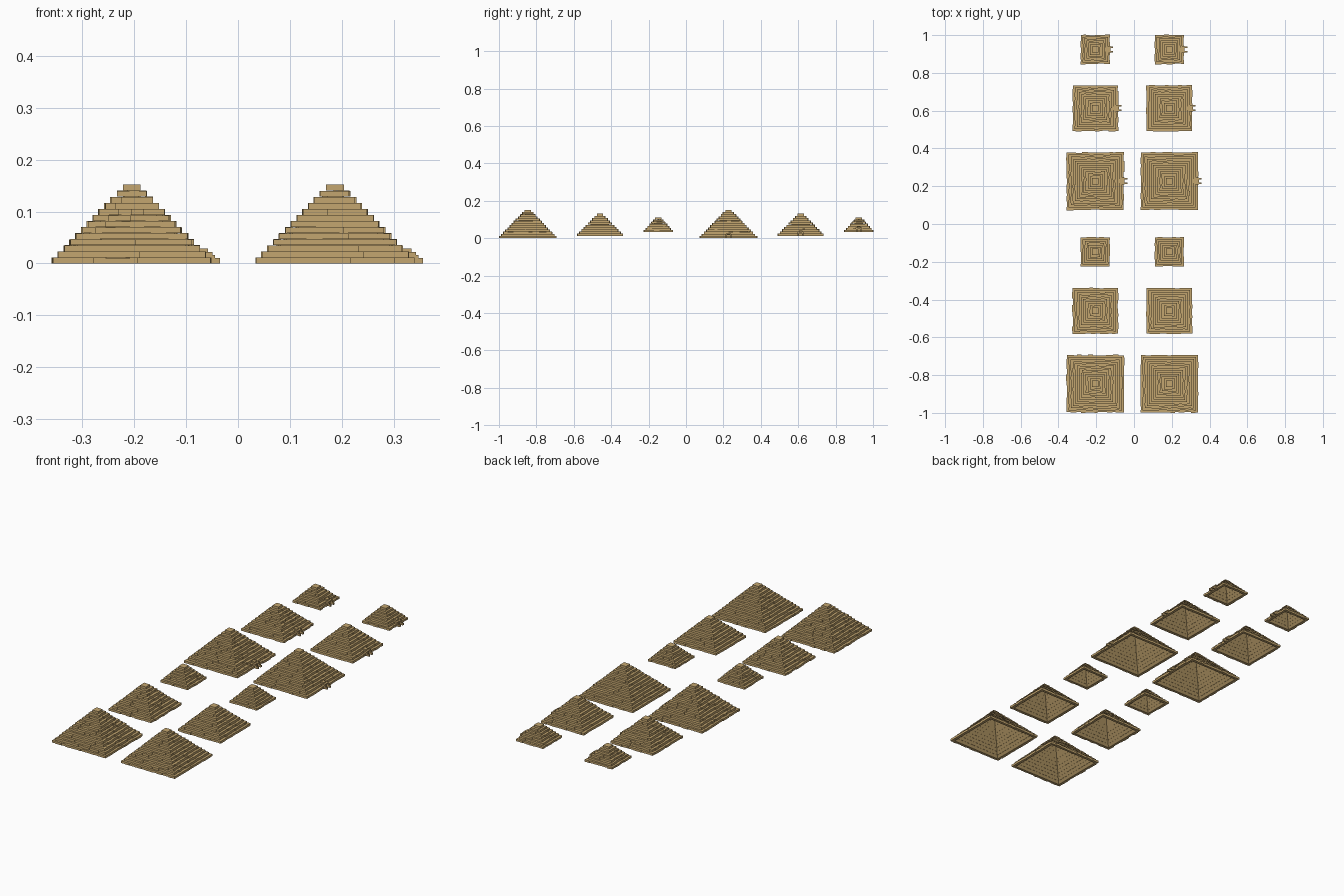
import bpy, bmesh, random
from mathutils import Matrix, Vector

if "Cube" in bpy.data.objects:
    bpy.data.objects.remove(bpy.data.objects["Cube"])

random.seed(7)
mat = bpy.data.materials.new("sandstone")
mat.diffuse_color = (0.55, 0.38, 0.16, 1)
mat.use_nodes = True
mat.node_tree.nodes["Principled BSDF"].inputs["Base Color"].default_value = mat.diffuse_color


def box(bm, x0, x1, y0, y1, z0, z1, rot=Matrix()):
    m = rot @ Matrix.Translation(((x0 + x1) / 2, (y0 + y1) / 2, (z0 + z1) / 2)) \
        @ Matrix.Diagonal((x1 - x0, y1 - y0, z1 - z0, 1))
    bmesh.ops.create_cube(bm, size=1, matrix=m)


def finish(bm, name, loc):
    me = bpy.data.meshes.new(name)
    bm.to_mesh(me)
    bm.free()
    me.materials.append(mat)
    ob = bpy.data.objects.new(name, me)
    ob.location = loc
    bpy.context.collection.objects.link(ob)


TOP = 0.017      # half width of the capstone
DEPTH = 0.014    # brick depth


def courses(half, height, layers, jitter, loc):
    # stepped rings of irregular bricks, each side laid pinwheel fashion
    bm = bmesh.new()
    dz, step = height / layers, (half - TOP) / (layers - 1)
    for i in range(layers - 1):
        h, z = half - i * step, i * dz
        for k in range(4):
            rot = Matrix.Rotation(k * 1.5707963, 4, 'Z')
            a, end = -h, h - DEPTH
            while a < end - 1e-5:
                b = a + random.uniform(0.014, 0.038)
                if b > end - 0.010:
                    b = end
                out = random.uniform(-jitter, jitter)
                box(bm, a, b, -h - out, -h + DEPTH, z,
                    z + dz - random.uniform(0, 0.0008), rot)
                a = b
    box(bm, -TOP, TOP, -TOP, TOP, height - dz, height)
    finish(bm, "brick_courses", loc)

    # smooth hollow core, open underneath
    bm = bmesh.new()
    c = half - DEPTH
    apex = bm.verts.new((0, 0, c * dz / step))
    ring = [bm.verts.new((sx * c, sy * c, 0.0005))
            for sx, sy in ((-1, -1), (1, -1), (1, 1), (-1, 1))]
    for k in range(4):
        bm.faces.new((ring[k], ring[(k + 1) % 4], apex))
    finish(bm, "inner_core", loc)


def entrance(half, loc):
    # two stepped jambs and lintel stones on the +x side
    bm = bmesh.new()
    for s in (-1, 1):
        y = s * 0.012
        box(bm, half - 0.012, half + 0.018, y - 0.004, y + 0.004, 0, 0.010)
        box(bm, half - 0.016, half + 0.009, y - 0.004, y + 0.004, 0.010, 0.016)
    box(bm, half - 0.022, half + 0.004, -0.018, 0.018, 0.016, 0.022)
    box(bm, half - 0.028, half - 0.005, -0.010, 0.010, 0.022, 0.029)
    finish(bm, "entrance", loc)


# half width, height, layers, base z, y of plain one, y of one with entrance
SIZES = [(0.152, 0.152, 13, 0.0, -0.846, 0.227),
         (0.121, 0.118, 10, 0.013, -0.460, 0.613),
         (0.077, 0.076, 7, 0.034, -0.148, 0.924)]

for x, jitter in ((-0.205, 0.0025), (0.187, 0.0018)):
    for half, height, layers, z, y_plain, y_door in SIZES:
        courses(half, height, layers, jitter, (x, y_plain, z))
        courses(half, height, layers, jitter, (x, y_door, z))
        entrance(half, (x, y_door, z))
